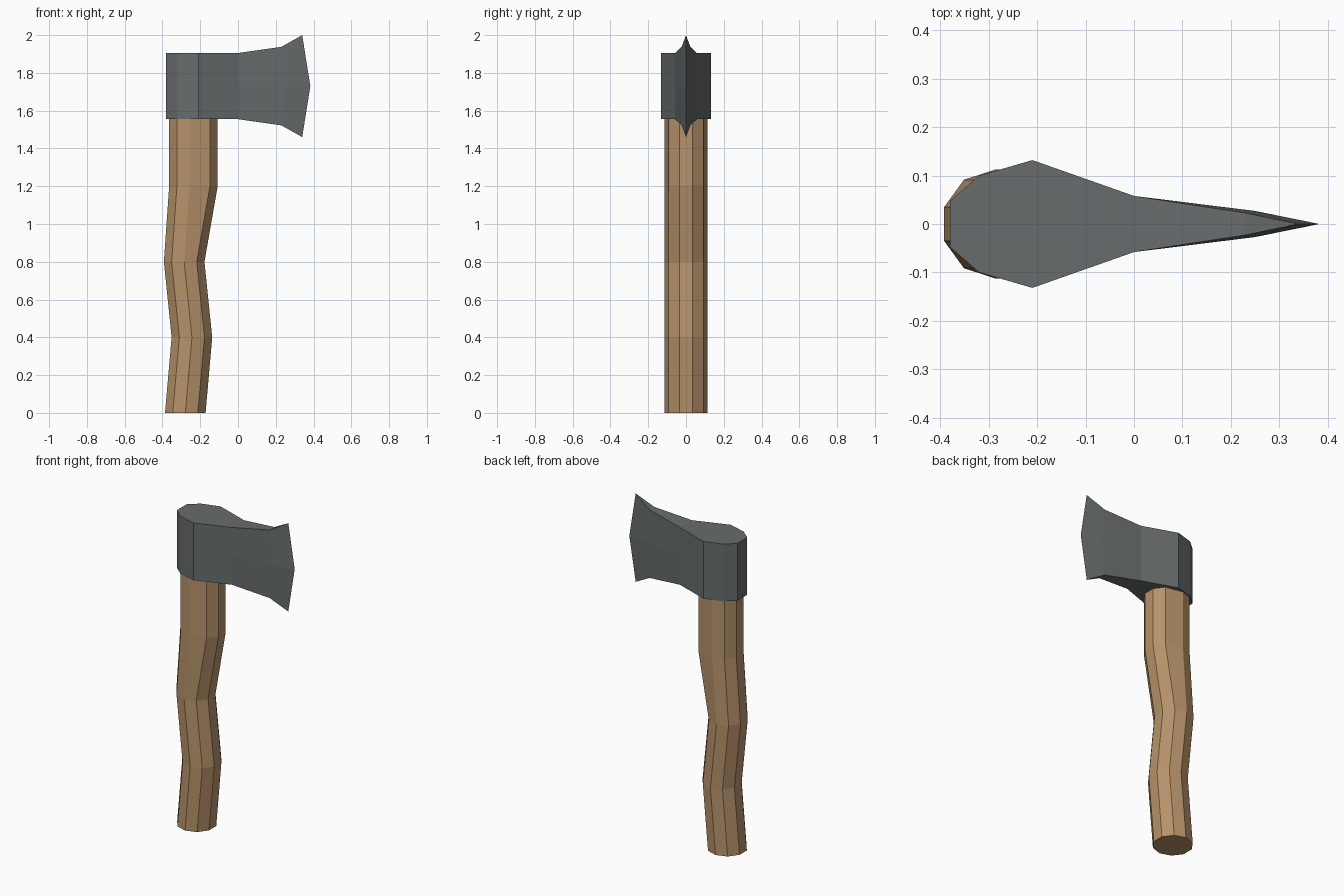
import bpy, bmesh, math

old = bpy.data.objects.get("Cube")
if old:
    bpy.data.objects.remove(old, do_unlink=True)


def material(name, rgb):
    m = bpy.data.materials.new(name)
    m.use_nodes = True
    m.diffuse_color = (*rgb, 1)
    m.node_tree.nodes["Principled BSDF"].inputs["Base Color"].default_value = (*rgb, 1)
    return m


def loft(name, rings, mat, weld=False):
    """Skin a list of equal-length rings and cap both ends."""
    bm = bmesh.new()
    loops = [[bm.verts.new(p) for p in ring] for ring in rings]
    n = len(loops[0])
    for a, b in zip(loops, loops[1:]):
        for i in range(n):
            j = (i + 1) % n
            bm.faces.new((a[i], a[j], b[j], b[i]))
    bm.faces.new(loops[0][::-1])
    bm.faces.new(loops[-1])
    if weld:
        bmesh.ops.remove_doubles(bm, verts=bm.verts, dist=0.0005)
    bmesh.ops.recalc_face_normals(bm, faces=bm.faces)
    mesh = bpy.data.meshes.new(name)
    bm.to_mesh(mesh)
    bm.free()
    mesh.materials.append(mat)
    obj = bpy.data.objects.new(name, mesh)
    bpy.context.collection.objects.link(obj)
    return obj


wood = material("wood brown", (0.47, 0.29, 0.145))
steel = material("steel grey", (0.135, 0.15, 0.152))

# Handle: ten-sided, wavy, wider towards the blade side near the head
RADIUS = 0.113
sections = [  # height, centre x, extra reach on the +x side
    (0.0, -0.279, 0.0),
    (0.4, -0.244, 0.0),
    (0.8, -0.285, 0.0),
    (1.2, -0.257, 0.042),
    (1.6, -0.257, 0.042),
]
rings = []
for z, cx, reach in sections:
    ring = []
    for k in range(10):
        a = math.radians(18 + 36 * k)
        dx = RADIUS * math.cos(a)
        if dx > 0.01:
            dx += reach
        ring.append((cx + dx, RADIUS * math.sin(a), z))
    rings.append(ring)
loft("handle", rings, wood)

# Axe head: mirrored cross-sections running from the poll to the cutting edge
MID = 1.73
stations = [  # x, half width, half height, x at middle, half width at middle
    (-0.38, 0.048, 0.175, -0.38, 0.048),
    (-0.32, 0.1, 0.175, -0.32, 0.1),
    (-0.21, 0.132, 0.175, -0.21, 0.132),
    (0.0, 0.058, 0.175, 0.0, 0.058),
    (0.23, 0.023, 0.208, 0.25, 0.027),
    (0.34, 0.0, 0.27, 0.383, 0.0),
]
rings = []
for x, w, h, xm, wm in stations:
    rings.append([(x, -w, MID - h), (xm, -wm, MID), (x, -w, MID + h),
                  (x, w, MID + h), (xm, wm, MID), (x, w, MID - h)])

# The last ring collapses to the sharp edge, so its cap is dropped after welding
head = loft("axe_head", rings[:-1], steel)
bm = bmesh.new()
bm.from_mesh(head.data)
bm.faces.ensure_lookup_table()
front = max(bm.faces, key=lambda f: f.calc_center_median().x)
bmesh.ops.delete(bm, geom=[front], context="FACES_ONLY")
low, mid, high = [bm.verts.new(p) for p in rings[-1][:3]]


def at(target):
    return min(bm.verts, key=lambda v: sum((a - b) ** 2 for a, b in zip(v.co, target)))


r = [at(p) for p in rings[-2]]
for face in ((r[0], r[1], mid, low), (r[1], r[2], high, mid),
             (r[5], r[4], mid, low), (r[4], r[3], high, mid),
             (r[2], r[3], high), (r[5], r[0], low)):
    bm.faces.new(face)
bmesh.ops.recalc_face_normals(bm, faces=bm.faces)
bm.to_mesh(head.data)
bm.free()
